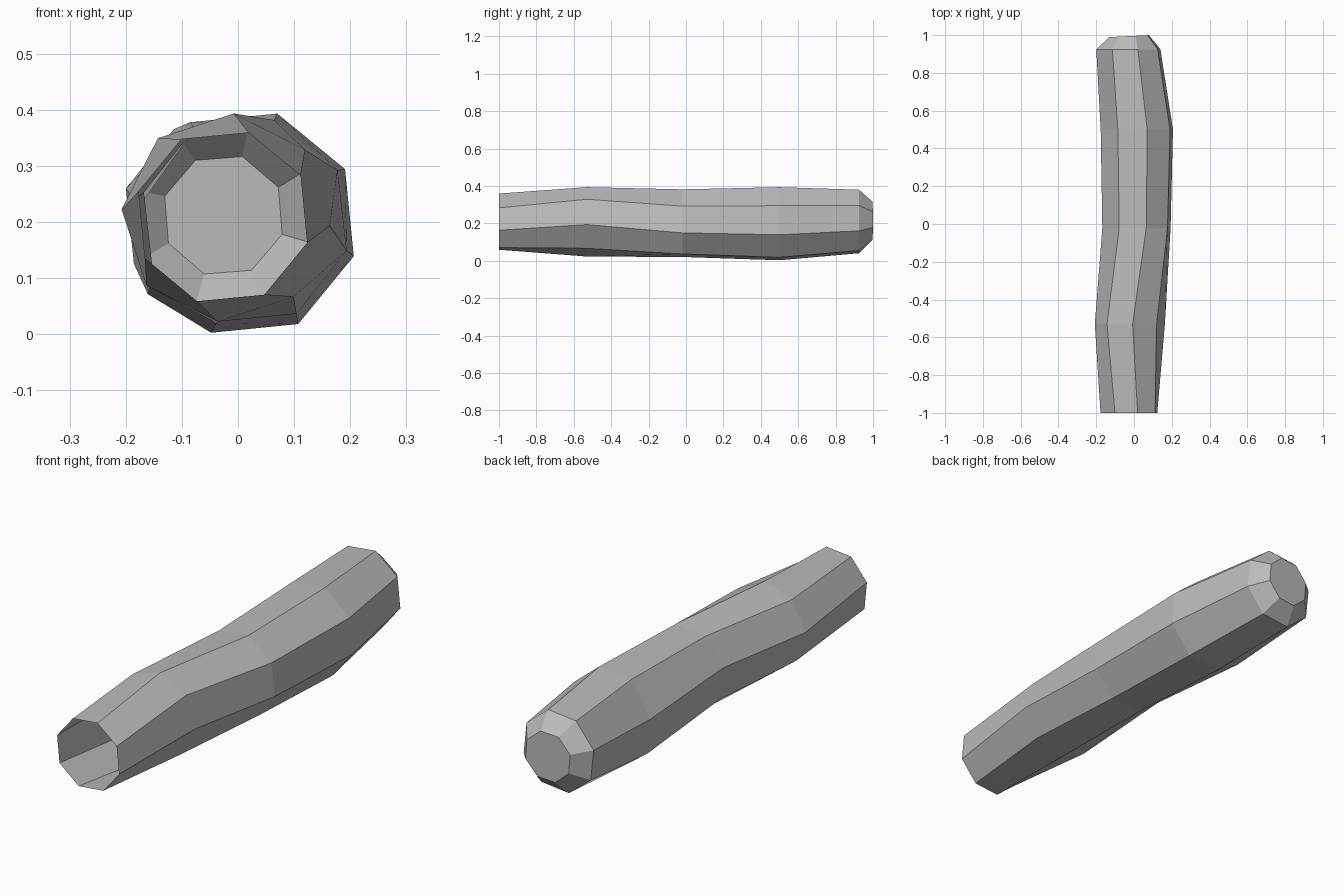
import bpy
import bmesh
from math import cos, sin, radians

cube = bpy.data.objects.get("Cube")
if cube:
    bpy.data.objects.remove(cube, do_unlink=True)

# One flat grey for the whole shell
grey = bpy.data.materials.new("plain grey")
grey.use_nodes = True
colour = (0.5, 0.5, 0.5, 1)
grey.diffuse_color = colour
grey.node_tree.nodes["Principled BSDF"].inputs["Base Color"].default_value = colour

SIDES = 8
# Cross-sections from open front to closed back: y, centre x, centre z, radius, twist
SECTIONS = [
    (-1.00, -0.027, 0.209, 0.157, 73),
    (-0.53, -0.022, 0.208, 0.186, 85.5),
    (-0.02, 0.013, 0.201, 0.188, 74),
    (0.50, 0.011, 0.198, 0.204, 73.2),
    (0.925, -0.030, 0.210, 0.177, 73.6),
    (1.00, -0.026, 0.212, 0.110, 72),
]

bm = bmesh.new()
rings = []
for y, cx, cz, r, twist in SECTIONS:
    ring = []
    for i in range(SIDES):
        a = radians(twist + 360 * i / SIDES)
        x = cx + r * cos(a)
        # the back end leans very slightly
        lean = 0.05 * (x - 0.08) if y == 1 else 0
        ring.append(bm.verts.new((x, y + lean, cz + r * sin(a))))
    rings.append(ring)

# Shallow dent on one side of the widest section
for v in rings[3][2:4]:
    v.co.x += 0.008
    v.co.z -= 0.03

# Tube walls and back cap; the front stays open
for a, b in zip(rings, rings[1:]):
    for i in range(SIDES):
        j = (i + 1) % SIDES
        bm.faces.new((a[i], a[j], b[j], b[i]))
bm.faces.new(rings[-1])
bmesh.ops.recalc_face_normals(bm, faces=bm.faces)

mesh = bpy.data.meshes.new("hollow_tube")
bm.to_mesh(mesh)
bm.free()
mesh.materials.append(grey)
tube = bpy.data.objects.new("hollow_tube", mesh)
bpy.context.collection.objects.link(tube)
